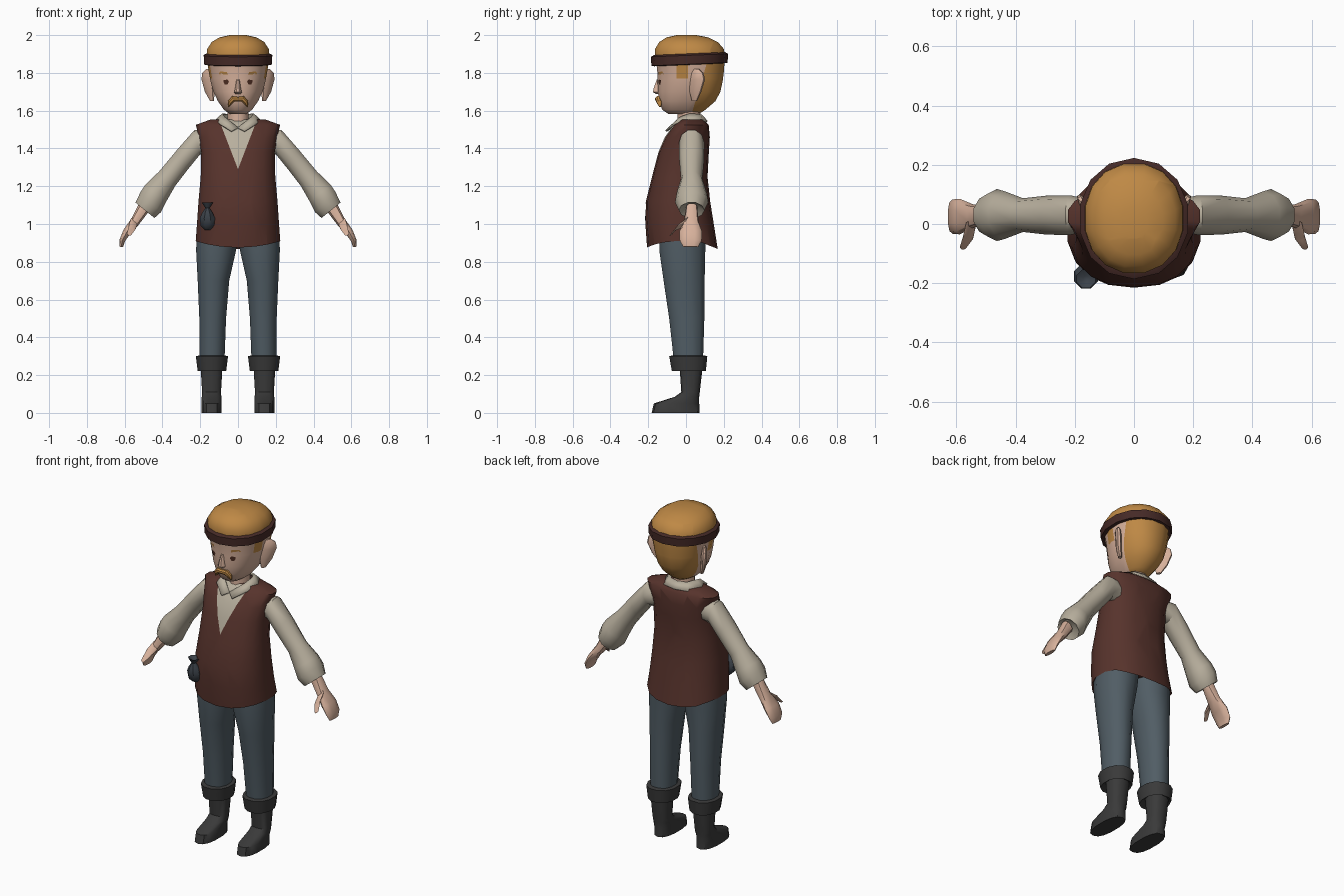
import bpy, bmesh, math
from mathutils import Vector
from mathutils.bvhtree import BVHTree


def material(name, r, g, b):
    m = bpy.data.materials.new(name)
    m.diffuse_color = (r, g, b, 1)
    return m


SKIN = material("skin", 0.68, 0.44, 0.33)
HAIR = material("ginger_hair", 0.52, 0.25, 0.06)
BAND = material("headband_brown", 0.06, 0.023, 0.02)
VEST = material("vest_brown", 0.095, 0.033, 0.025)
SHIRT = material("shirt_linen", 0.48, 0.43, 0.34)
PANTS = material("trouser_slate", 0.082, 0.11, 0.13)
BOOT = material("boot_charcoal", 0.042, 0.042, 0.042)
POUCH = material("pouch_grey", 0.045, 0.055, 0.068)
EYE = material("eye_brown", 0.07, 0.025, 0.015)


def finish(name, bm, mats, mirror=False, angle=40, recalc=True):
    if recalc:
        bmesh.ops.recalc_face_normals(bm, faces=bm.faces)
    me = bpy.data.meshes.new(name)
    bm.to_mesh(me)
    for m in mats:
        me.materials.append(m)
    for f in me.polygons:
        f.use_smooth = True
    me.set_sharp_from_angle(angle=math.radians(angle))
    ob = bpy.data.objects.new(name, me)
    bpy.context.collection.objects.link(ob)
    if mirror:
        ob.modifiers.new("mirror", 'MIRROR').use_clip = False
    return ob


def sp(v, p):
    return math.copysign(abs(v) ** (2 / p), v)


def loft(rings, n=12, p=2.0):
    """Skin of superellipse rings, each (centre, half axis A, half axis B)."""
    bm = bmesh.new()
    rows = []
    for c, a, b in rings:
        c, a, b = Vector(c), Vector(a), Vector(b)
        rows.append([bm.verts.new(c + a * sp(math.cos(t), p) + b * sp(math.sin(t), p))
                     for t in (2 * math.pi * (i + 0.5) / n for i in range(n))])
    for r, s in zip(rows, rows[1:]):
        for i in range(n):
            j = (i + 1) % n
            bm.faces.new((r[i], r[j], s[j], s[i]))
    bm.faces.new(rows[0])
    bm.faces.new(rows[-1])
    return bm


def level(z, x, rx, yf, yb):
    """Horizontal ring from its side-view extents."""
    return ((x, (yf + yb) / 2, z), (rx, 0, 0), (0, (yb - yf) / 2, 0))


def limb(u, l, w, y=0.03):
    """Tilted ring from its upper and lower points in the front view."""
    u, l = Vector((u[0], y, u[1])), Vector((l[0], y, l[1]))
    return ((u + l) / 2, (u - l) / 2, (0, w, 0))


def cut(bm, co, no):
    bmesh.ops.bisect_plane(bm, geom=bm.verts[:] + bm.edges[:] + bm.faces[:],
                           plane_co=co, plane_no=no, dist=1e-5)


# Trousers
legs = loft([level(0.95, 0.11, 0.112, -0.145, 0.11), level(0.86, 0.116, 0.109, -0.145, 0.106),
             level(0.7, 0.13, 0.086, -0.122, 0.102), level(0.5, 0.134, 0.073, -0.092, 0.1),
             level(0.26, 0.138, 0.068, -0.065, 0.092)], 12, 2.2)
finish("trouser_leg", legs, [PANTS], True)

# Boots with turned-over cuffs
boots = loft([level(0.26, 0.14, 0.06, -0.035, 0.09), level(0.11, 0.14, 0.051, -0.025, 0.073),
              level(0.085, 0.14, 0.053, -0.06, 0.07), level(0.05, 0.14, 0.054, -0.17, 0.07),
              level(0.0, 0.14, 0.054, -0.182, 0.072)], 14, 2.5)
finish("boot", boots, [BOOT], True)
cuff = loft([level(0.24, 0.138, 0.055, -0.05, 0.08), level(0.222, 0.138, 0.078, -0.078, 0.108),
             level(0.3, 0.138, 0.088, -0.092, 0.116), level(0.305, 0.138, 0.066, -0.07, 0.095)], 12, 2.2)
finish("boot_cuff", cuff, [BOOT], True)

# Vest with a V neck cut in and coloured as shirt
vest = loft([level(0.95, 0, 0.19, -0.17, 0.125), level(0.875, 0, 0.227, -0.206, 0.168),
             level(1.0, 0, 0.22, -0.215, 0.147), level(1.12, 0, 0.212, -0.212, 0.128),
             level(1.25, 0, 0.2, -0.18, 0.114), level(1.38, 0, 0.197, -0.146, 0.121),
             level(1.46, 0, 0.21, -0.112, 0.126), level(1.525, 0, 0.226, -0.065, 0.12),
             level(1.552, 0, 0.15, -0.035, 0.095)], 18, 2.3)
for v in vest.verts:
    if v.co.z < 0.9:
        v.co.z += 0.035 * (v.co.x / 0.227) ** 2 - (0.008 if v.co.y > 0.1 else 0)
for s in (-1, 1):
    cut(vest, (0, 0, 1.29), (s, 0, -0.385))
for f in vest.faces:
    c = f.calc_center_median()
    if c.y < 0.02 and abs(c.x) < 0.385 * (c.z - 1.29):
        f.material_index = 1
finish("vest", vest, [VEST, SHIRT], angle=55)

# Sleeves flaring to the wrist
sleeve = loft([limb((0.17, 1.50), (0.15, 1.36), 0.055), limb((0.232, 1.50), (0.20, 1.365), 0.067),
               limb((0.32, 1.40), (0.265, 1.285), 0.066), limb((0.42, 1.28), (0.33, 1.20), 0.057),
               limb((0.495, 1.208), (0.375, 1.12), 0.08), limb((0.52, 1.17), (0.405, 1.06), 0.088),
               limb((0.545, 1.115), (0.44, 1.03), 0.068), limb((0.52, 1.12), (0.455, 1.06), 0.04)], 10)
finish("sleeve", sleeve, [SHIRT], True)

# Hands and thumbs
hand = loft([limb((0.525, 1.11), (0.475, 1.06), 0.03), limb((0.565, 1.03), (0.525, 0.995), 0.04, 0.027),
             limb((0.607, 0.97), (0.568, 0.95), 0.06, 0.025), limb((0.629, 0.915), (0.597, 0.91), 0.058, 0.025),
             limb((0.629, 0.88), (0.608, 0.878), 0.04, 0.025)], 10, 2.4)
finish("hand", hand, [SKIN], True)
thumb = loft([((0.55, 0.0, 1.01), (0.018, 0, 0.01), (0, 0.012, 0.026)),
              ((0.56, -0.045, 0.985), (0.018, 0, 0.008), (0, 0.014, 0.018)),
              ((0.577, -0.078, 0.945), (0.011, 0, 0.004), (0, 0.009, 0.006))], 8)
finish("thumb", thumb, [SKIN], True)

# Neck and folded shirt collar
finish("neck", loft([level(1.49, 0, 0.065, -0.05, 0.09), level(1.54, 0, 0.056, -0.045, 0.078),
                     level(1.63, 0, 0.058, -0.05, 0.08)], 12), [SKIN])
top = [(0, 0.083, 1.58), (0.055, 0.07, 1.582), (0.083, 0.02, 1.586), (0.07, -0.035, 1.567), (0, -0.083, 1.512)]
low = [(0, 0.116, 1.545), (0.08, 0.1, 1.545), (0.122, 0.02, 1.55), (0.1, -0.062, 1.535), (0.035, -0.11, 1.495)]
bm = bmesh.new()
rows = [[bm.verts.new(p) for p in line] for line in (top, low)]
for i in range(4):
    bm.faces.new((rows[0][i], rows[1][i], rows[1][i + 1], rows[0][i + 1]))
collar = finish("collar", bm, [SHIRT], True)
collar.modifiers.new("thickness", 'SOLIDIFY').thickness = 0.01

# Head, cut along the hairline
head = loft([level(1.583, 0, 0.045, -0.095, 0.07), level(1.605, 0, 0.076, -0.128, 0.105),
             level(1.65, 0, 0.108, -0.145, 0.158), level(1.70, 0, 0.133, -0.152, 0.185),
             level(1.76, 0, 0.149, -0.153, 0.198), level(1.82, 0, 0.16, -0.156, 0.205),
             level(1.88, 0, 0.17, -0.166, 0.208), level(1.925, 0, 0.167, -0.168, 0.205),
             level(1.963, 0, 0.142, -0.145, 0.172), level(1.988, 0, 0.1, -0.105, 0.12),
             level(2.0, 0, 0.045, -0.05, 0.055)], 16, 2.15)
edge_no = Vector((0, 0.2, -0.06))
for co, no in [((0, 0, 1.845), (0, 0, 1)), ((0, 0, 1.77), (0, 0, 1)), ((0, -0.05, 0), (0, 1, 0)),
               ((0, 0.01, 0), (0, 1, 0)), ((0, 0.035, 1.60), edge_no)]:
    cut(head, co, no)
for f in head.faces:
    c = f.calc_center_median()
    back = (c - Vector((0, 0.035, 1.60))).dot(edge_no) > 0 and c.z > 1.59
    sideburn = c.z > 1.77 and -0.05 < c.y < 0.01 and abs(c.x) > 0.1
    f.material_index = int(c.z > 1.845 or back or sideburn)
surface = BVHTree.FromBMesh(head)
finish("head", head, [SKIN, HAIR])


# Headband, tilted up at the back
def band(z, grow):
    c, a, b = level(z, 0, 0.166 + grow, -0.166 - grow, 0.203 + grow)
    return c, a, (0, b[1], 0.008)


finish("headband", loft([band(1.843, 0.002), band(1.846, 0.017), band(1.893, 0.02),
                         band(1.902, 0.004)], 14, 2.1), [BAND])

# Ears
ear = loft([((0.137, 0.045, 1.65), (0.008, 0.012, 0), (-0.008, 0.006, 0)),
            ((0.15, 0.05, 1.70), (0.022, 0.03, 0), (-0.013, 0.009, 0)),
            ((0.162, 0.06, 1.765), (0.028, 0.04, 0), (-0.014, 0.01, 0)),
            ((0.165, 0.06, 1.80), (0.022, 0.032, 0), (-0.012, 0.008, 0)),
            ((0.16, 0.055, 1.82), (0.008, 0.014, 0), (-0.006, 0.004, 0))], 8)
finish("ear", ear, [SKIN], True)

# Nose and drooping moustache
nose = loft([level(1.765, 0, 0.009, -0.156, -0.13), level(1.715, 0, 0.017, -0.174, -0.13),
             level(1.698, 0, 0.022, -0.176, -0.13), level(1.688, 0, 0.015, -0.16, -0.13)], 8)
finish("nose", nose, [SKIN])
tache = loft([((0, -0.15, 1.661), (0, 0, 0.013), (0, 0.014, 0)),
              ((0.025, -0.148, 1.662), (0.006, 0, 0.016), (0, 0.016, 0)),
              ((0.043, -0.142, 1.644), (0.012, 0, 0.008), (0, 0.014, 0)),
              ((0.051, -0.137, 1.62), (0.003, 0, 0.001), (0, 0.005, 0))], 8)
finish("moustache", tache, [HAIR], True)


# Eyes and eyebrows: thin plates laid on the face
def plate(name, outline, mat):
    bm = bmesh.new()
    vs = []
    for x, z in outline:
        hit = surface.ray_cast(Vector((x, -1, z)), Vector((0, 1, 0)))[0]
        vs.append(bm.verts.new((x, hit.y - 0.004, z)))
    f = bm.faces.new(vs)
    f.normal_update()
    if f.normal.y > 0:
        f.normal_flip()
    finish(name, bm, [mat], True, recalc=False)


plate("eye", [(0.048, 1.753), (0.055, 1.764), (0.078, 1.763), (0.077, 1.752), (0.07, 1.738), (0.056, 1.738)], EYE)
plate("eyebrow", [(0.055, 1.79), (0.058, 1.804), (0.095, 1.808), (0.102, 1.793)], HAIR)

# Drawstring pouch on the hip
finish("pouch", loft([level(z, -0.162, r, y - r, y + r) for z, r, y in
                      [(0.968, 0.016, -0.17), (0.99, 0.038, -0.175), (1.03, 0.044, -0.177), (1.06, 0.03, -0.185),
                       (1.085, 0.012, -0.19), (1.115, 0.034, -0.185), (1.1, 0.01, -0.185)]], 8), [POUCH])
